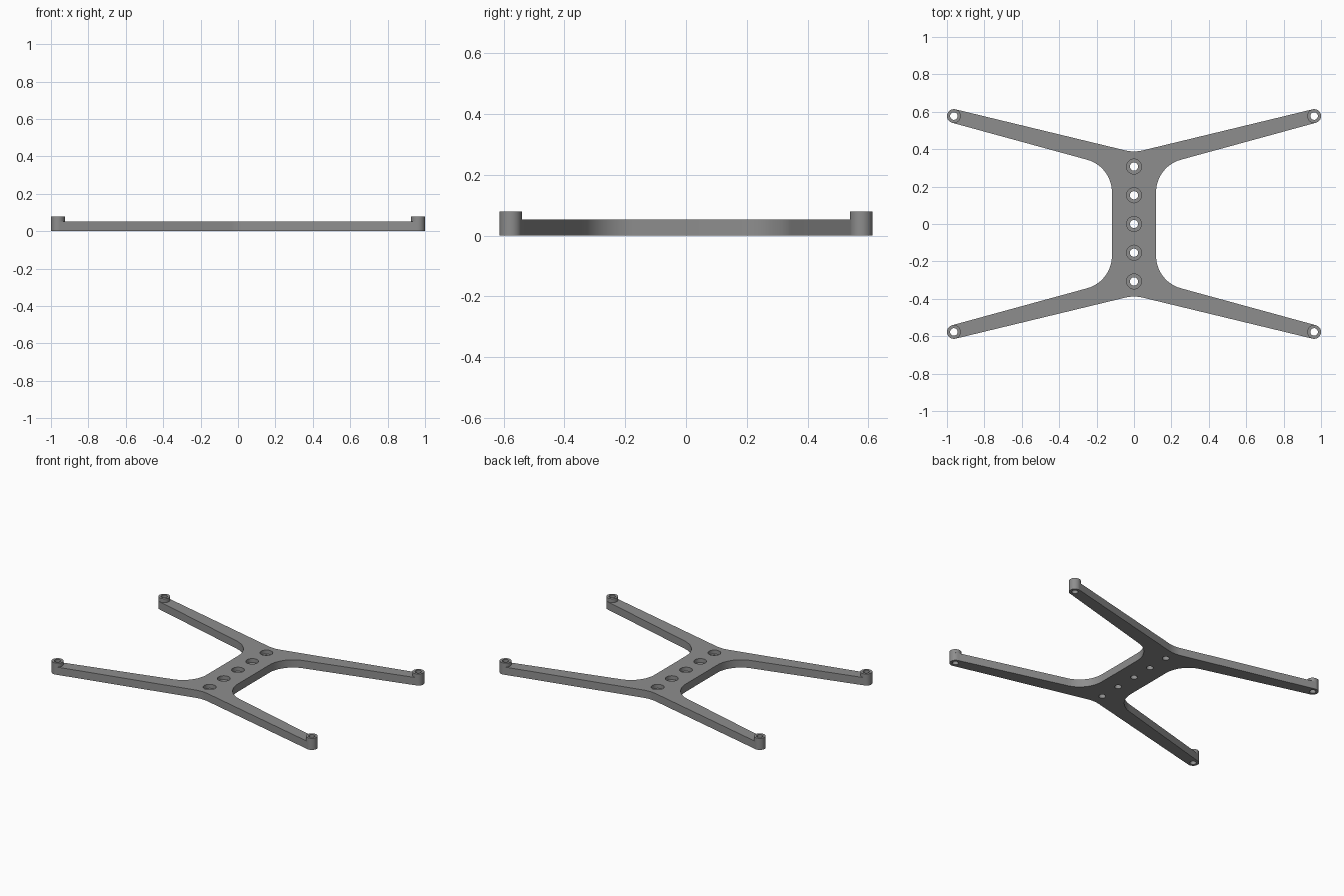
import bpy, bmesh, math
from mathutils import Vector

if "Cube" in bpy.data.objects:
    bpy.data.objects.remove(bpy.data.objects["Cube"])

THICK, BOSS_TOP = 0.053, 0.079      # plate thickness, boss height
END = Vector((0.963, 0.577))        # arm end centre
R_END, R_HOLE = 0.037, 0.020

grey = bpy.data.materials.new("grey")
grey.diffuse_color = (0.27, 0.27, 0.27, 1)
grey.use_nodes = True
grey.node_tree.nodes["Principled BSDF"].inputs["Base Color"].default_value = grey.diffuse_color


def arc(cx, cy, r, a0, a1, n):
    return [(cx + r * math.cos(math.radians(a0 + (a1 - a0) * i / n)),
             cy + r * math.sin(math.radians(a0 + (a1 - a0) * i / n))) for i in range(n + 1)]


def prism(name, pts, z0, z1):
    bm = bmesh.new()
    face = bm.faces.new([bm.verts.new((x, y, z0)) for x, y in pts])
    top = bmesh.ops.extrude_face_region(bm, geom=[face])["geom"]
    bmesh.ops.translate(bm, vec=(0, 0, z1 - z0),
                        verts=[v for v in top if isinstance(v, bmesh.types.BMVert)])
    bmesh.ops.recalc_face_normals(bm, faces=bm.faces)
    mesh = bpy.data.meshes.new(name)
    bm.to_mesh(mesh)
    bm.free()
    mesh.materials.append(grey)
    obj = bpy.data.objects.new(name, mesh)
    bpy.context.collection.objects.link(obj)
    return obj


def disc(name, x, y, r, z0, z1, n=40):
    return prism(name, arc(x, y, r, 0, 360, n)[:-1], z0, z1)


def activate(obj):
    bpy.ops.object.select_all(action='DESELECT')
    obj.select_set(True)
    bpy.context.view_layer.objects.active = obj


def cut(obj, cutter):
    activate(obj)
    mod = obj.modifiers.new("hole", 'BOOLEAN')
    mod.operation, mod.solver, mod.object = 'DIFFERENCE', 'EXACT', cutter
    bpy.ops.object.modifier_apply(modifier=mod.name)
    bpy.data.objects.remove(cutter)


# Quarter outline: trunk side, inner fillet, rounded arm end, shallow V at the middle
quarter = arc(0.118 + 0.18, 0.17, 0.18, 180, 105.3, 14)
quarter += arc(END.x, END.y, R_END, -74.7, 103.7, 20)
quarter += arc(0, 0.388 + 0.2, 0.2, -76.3, -90, 4)

# Mirror the quarter into the full outline
half = quarter + [(-x, y) for x, y in reversed(quarter[:-1])]
outline = half + [(x, -y) for x, y in reversed(half)]
frame = prism("frame", outline, 0, THICK)

# Counterbored holes down the trunk
for i in range(-2, 3):
    y = i * 0.1535
    cut(frame, disc("bore", 0, y, 0.040, THICK - 0.027, THICK + 0.05))
    cut(frame, disc("hole", 0, y, 0.022, -0.05, THICK + 0.05))

# Raised bosses with through holes at the arm ends
parts = [frame]
for sx in (-1, 1):
    for sy in (-1, 1):
        x, y = sx * END.x, sy * END.y
        cut(frame, disc("hole", x, y, R_HOLE, -0.05, 0.2))
        boss = disc("arm_boss", x, y, R_END, THICK, BOSS_TOP)
        cut(boss, disc("hole", x, y, R_HOLE, -0.05, 0.2))
        parts.append(boss)

for obj in parts:
    activate(obj)
    bpy.ops.object.shade_smooth_by_angle(angle=math.radians(30))
